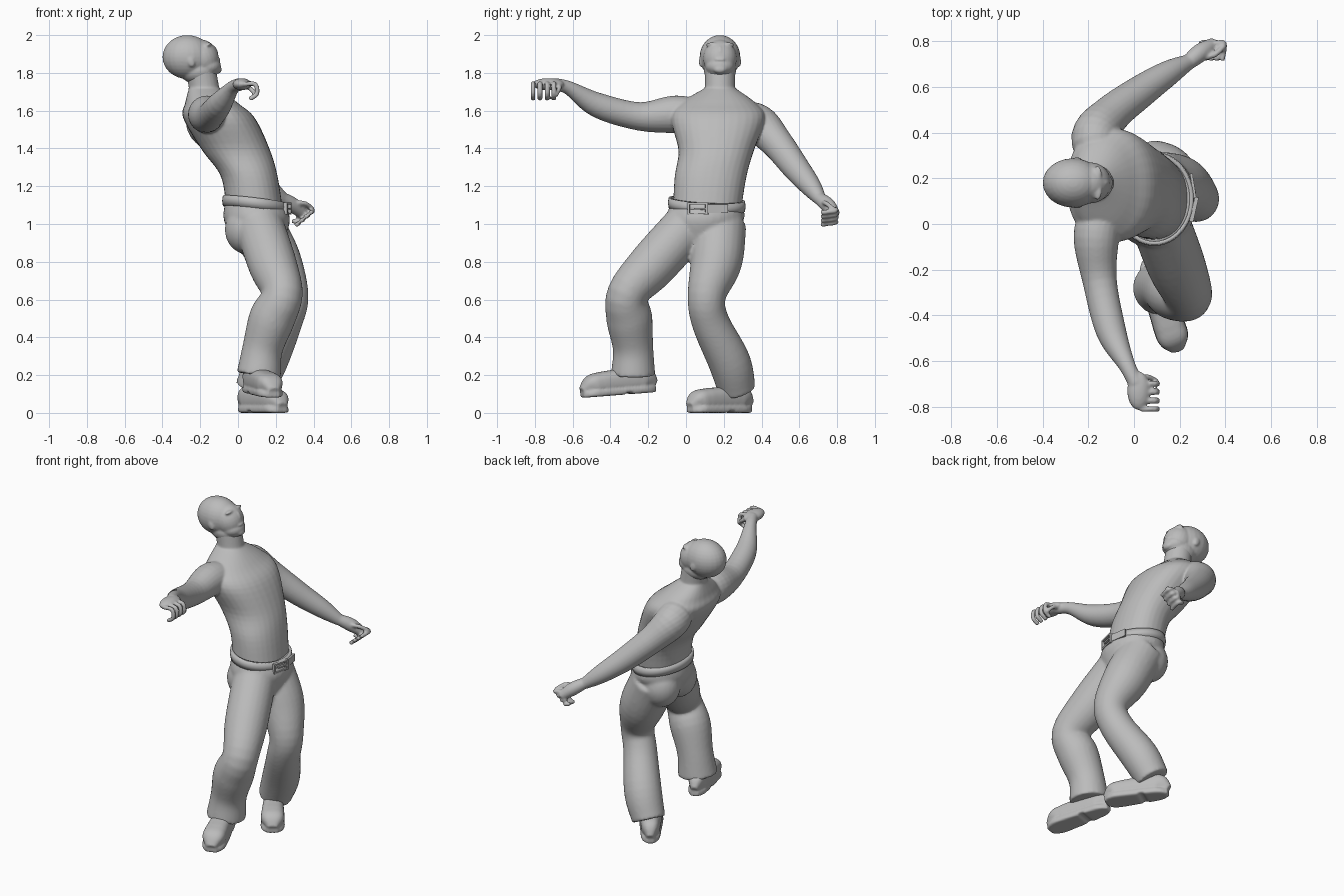
import bpy, bmesh, math
from mathutils import Vector, Matrix

if "Cube" in bpy.data.objects:
    bpy.data.objects.remove(bpy.data.objects["Cube"])

colour = (0.5, 0.5, 0.5, 1)
grey = bpy.data.materials.new("plain grey")
grey.use_nodes = True
grey.diffuse_color = colour
grey.node_tree.nodes["Principled BSDF"].inputs["Base Color"].default_value = colour

X, Y, Z = Vector((1, 0, 0)), Vector((0, 1, 0)), Vector((0, 0, 1))


def spline(points, steps=5):
    """Smooth curve through points carrying a position and radii."""
    p = [Vector(point) for point in points]
    p = [p[0] * 2 - p[1]] + p + [p[-1] * 2 - p[-2]]
    curve = []
    for before, start, end, after in zip(p, p[1:], p[2:], p[3:]):
        leave, arrive = (end - before) / 2, (after - start) / 2
        for step in range(steps):
            t = step / steps
            bend = (start - end) * (1 - 2 * t) + leave * (1 - t) - arrive * t
            curve.append(start + (end - start) * t + bend * t * (1 - t))
    return curve + [p[-2]]


def loft(mesh, points, ref=Z, flat=False, sides=24, power=2):
    """Closed tube of rings; the first radius lies along ref, the last across it."""
    path = spline(points)
    last = len(path) - 1
    rings = []
    for i, section in enumerate(path):
        centre = Vector(section[:3])
        along, across = X, Y
        if not flat:
            tangent = Vector(path[min(i + 1, last)][:3]) - Vector(path[max(i - 1, 0)][:3])
            tangent.normalize()
            along = (ref - tangent * ref.dot(tangent)).normalized()
            across = tangent.cross(along)
        ring = []
        for side in range(sides):
            angle = math.tau * side / sides
            c, s = [math.copysign(abs(value) ** (2 / power), value)
                    for value in (math.cos(angle), math.sin(angle))]
            ring.append(mesh.verts.new(centre + along * c * section[3] + across * s * section[-1]))
        rings.append(ring)
    for ring, following in zip(rings, rings[1:]):
        bridge(mesh, ring, following)
    mesh.faces.new(rings[0])
    mesh.faces.new(rings[-1])


def bridge(mesh, ring, following):
    for k in range(len(ring)):
        mesh.faces.new((ring[k - 1], ring[k], following[k], following[k - 1]))


def ball(mesh, centre, radii, tilt=0):
    matrix = (Matrix.Translation(centre) @ Matrix.Rotation(tilt, 4, 'Y')
              @ Matrix.Diagonal(radii).to_4x4())
    bmesh.ops.create_uvsphere(mesh, u_segments=24, v_segments=16, radius=1, matrix=matrix)


def box(mesh, frame, centre, size):
    matrix = frame @ Matrix.Translation(centre) @ Matrix.Diagonal(size).to_4x4()
    bmesh.ops.create_cube(mesh, size=1, matrix=matrix)


def finish(mesh, name, voxel=None, softness=4):
    """Make an object; with a voxel size its overlapping forms melt into one skin."""
    bmesh.ops.recalc_face_normals(mesh, faces=mesh.faces)
    data = bpy.data.meshes.new(name)
    mesh.to_mesh(data)
    mesh.free()
    data.materials.append(grey)
    part = bpy.data.objects.new(name, data)
    bpy.context.collection.objects.link(part)
    if voxel:
        blend = part.modifiers.new("Blend", 'REMESH')
        blend.mode = 'VOXEL'
        blend.voxel_size = voxel
        blend.use_smooth_shade = True
        soften = part.modifiers.new("Soften", 'SMOOTH')
        soften.factor = 0.5
        soften.iterations = softness


middle = 0.18    # the line the head and neck are centred on, in y

# Torso and neck
body = bmesh.new()
loft(body, [(.09, .11, 1.06, .15, .18), (.06, .13, 1.25, .15, .19), (-.01, .16, 1.39, .18, .2),
            (-.1, .17, 1.56, .19, .25), (-.14, .17, 1.64, .14, .2), (-.18, middle, 1.72, .08, .08)],
     flat=True, sides=32, power=2.2)
loft(body, [(-.17, middle, 1.6, .09), (-.18, middle, 1.72, .08), (-.2, middle, 1.83, .08)], ref=X)

# Right arm held out to the side, left arm reaching down
loft(body, [(-.14, .06, 1.57, .09), (-.165, -.06, 1.58, .1), (-.15, -.25, 1.57, .075),
            (-.1, -.47, 1.63, .066), (-.03, -.62, 1.72, .037), (.01, -.7, 1.74, .034)])
loft(body, [(-.13, .27, 1.56, .09), (-.17, .38, 1.53, .105), (-.1, .48, 1.43, .085),
            (.03, .58, 1.3, .072), (.15, .66, 1.2, .056), (.24, .71, 1.13, .034)])

# Hands: palm, four curled fingers and a thumb each
ball(body, (.02, -.73, 1.74), (.05, .085, .032))
loft(body, [(.23, .7, 1.14, .032), (.29, .75, 1.1, .04), (.35, .79, 1.05, .028)])


def finger(joints, ref=Z):
    loft(body, [(*joint, .013) for joint in joints], ref=ref, sides=10)


for i in range(4):
    y = i / 27 - .81
    finger([(.03, y, 1.74), (.09, y, 1.74), (.1, y, 1.69), (.06, y, 1.66)], ref=Y)
    root = Vector((.36, .79, 1.08)) - Vector((.025, 0, .021)) * i
    finger([root, root + Vector((.035, 0, -.01)), root + Vector((.025, -.075, -.02))])
finger([(.01, -.68, 1.73), (.06, -.67, 1.72), (.1, -.69, 1.68)])
finger([(.27, .72, 1.11), (.35, .74, 1.11), (.395, .78, 1.08)])
finish(body, "upper_body", voxel=.0065, softness=6)

# Head, tilted back, with its face towards +x
head = bmesh.new()
ball(head, (-.268, middle, 1.884), (.132, .108, .116))              # skull
ball(head, (-.19, middle, 1.878), (.088, .09, .1), tilt=-.35)       # face
ball(head, (-.165, middle, 1.835), (.075, .078, .055))              # jaw
ball(head, (-.21, middle, 1.81), (.1, .085, .07))                   # throat
ball(head, (-.108, middle, 1.818), (.022, .036, .022))              # chin
ball(head, (-.126, middle, 1.915), (.018, .016, .034), tilt=-.4)    # nose
for z in (1.87, 1.85):
    ball(head, (-.106, middle, z), (.014, .03, .009))               # lips
for side in (-1, 1):
    ball(head, (-.25, middle + side * .1, 1.86), (.02, .012, .032), tilt=-.4)       # ear
    ball(head, (-.16, middle + side * .04, 1.948), (.02, .035, .012), tilt=-.5)     # brow
    ball(head, (-.147, middle + side * .038, 1.924), (.015, .018, .008), tilt=-.5)  # eyelid
    ball(head, (-.155, middle + side * .04, 1.885), (.034, .035, .035))             # cheek
finish(head, "head", voxel=.006, softness=6)

# Trousers: hips, buttocks, striding right leg and bent left leg
trousers = bmesh.new()
loft(trousers, [(.09, .11, 1.11, .16, .19), (.1, .1, 1.02, .175, .205), (.11, .08, .9, .13, .13)],
     flat=True, sides=32)
for y in (.02, .19):
    ball(trousers, (.05, y, .97), (.12, .115, .13))
loft(trousers, [(.11, .02, 1, .13), (.185, -.18, .78, .128), (.235, -.31, .63, .108),
                (.18, -.3, .5, .122), (.13, -.28, .34, .107), (.11, -.28, .2, .118)], ref=X)
loft(trousers, [(.1, .18, 1, .14), (.2, .16, .8, .137), (.272, .11, .62, .102),
                (.24, .13, .48, .1), (.15, .23, .27, .112), (.08, .27, .12, .1)], ref=X)
finish(trousers, "trousers", voxel=.01, softness=6)


# Shoes: rounded upper over a sole with a raised arch
def shoe(name, heel, toe):
    heel, toe = Vector(heel), Vector(toe)
    mesh = bmesh.new()

    def layer(start, end, lift, extra, thickness=None, power=5):
        points = []
        for step in range(9):
            t = start + (end - start) * step / 8
            rounding = max(.4, math.sqrt(1 - abs(2 * t - 1) ** 6))
            half_height = (thickness or (.14 - .03 * t) * rounding) / 2
            half_width = (.052 + .024 * t) * rounding + extra
            centre = heel.lerp(toe, t) + Z * (lift + half_height)
            points.append((*centre, half_height, half_width))
        loft(mesh, points, power=power)

    layer(0, 1, .012, 0, power=2.6)
    layer(0, 1, .01, .002, thickness=.026)
    layer(0, .35, 0, .001, thickness=.03)
    layer(.45, 1, 0, .001, thickness=.03)
    finish(mesh, name, voxel=.007, softness=5)


shoe("right_shoe", heel=(.055, -.165, .11), toe=(.19, -.55, .08))
shoe("left_shoe", heel=(.02, .34, 0), toe=(.235, .02, 0))

# Belt: a tilted band around the waist
belt = bmesh.new()
profile = [(-.012, -1), (.004, -1), (.008, 0), (.004, 1), (-.012, 1)]
rings = []
for i in range(48):
    angle = math.tau * i / 48
    ring = []
    for grow, edge in profile:
        x, y = (.166 + grow) * math.cos(angle), (.198 + grow) * math.sin(angle)
        height = 1.103 - .12 * x - .05 * y + edge * .027
        ring.append(belt.verts.new((.09 + x, .11 + y, height)))
    rings.append(ring)
for i in range(len(rings)):
    bridge(belt, rings[i - 1], rings[i])
for face in belt.faces:
    face.smooth = True
finish(belt, "belt")

# Buckle: four bars and a prong
buckle = bmesh.new()
frame = Matrix.Translation((.257, .065, 1.081)) @ Matrix.Rotation(-.22, 4, 'Z')
for side in (-1, 1):
    box(buckle, frame, (.006, 0, side * .027), (.018, .11, .01))
    box(buckle, frame, (.006, side * .05, 0), (.018, .01, .054))
box(buckle, frame, (.008, .015, 0), (.012, .07, .01))
finish(buckle, "buckle")

# Loose end of the belt strap
strap = bmesh.new()
frame = Matrix.Translation((.25, .16, 1.08)) @ Matrix.Rotation(.16, 4, 'Z')
box(strap, frame, (.01, 0, 0), (.012, .12, .046))
finish(strap, "strap_end")
